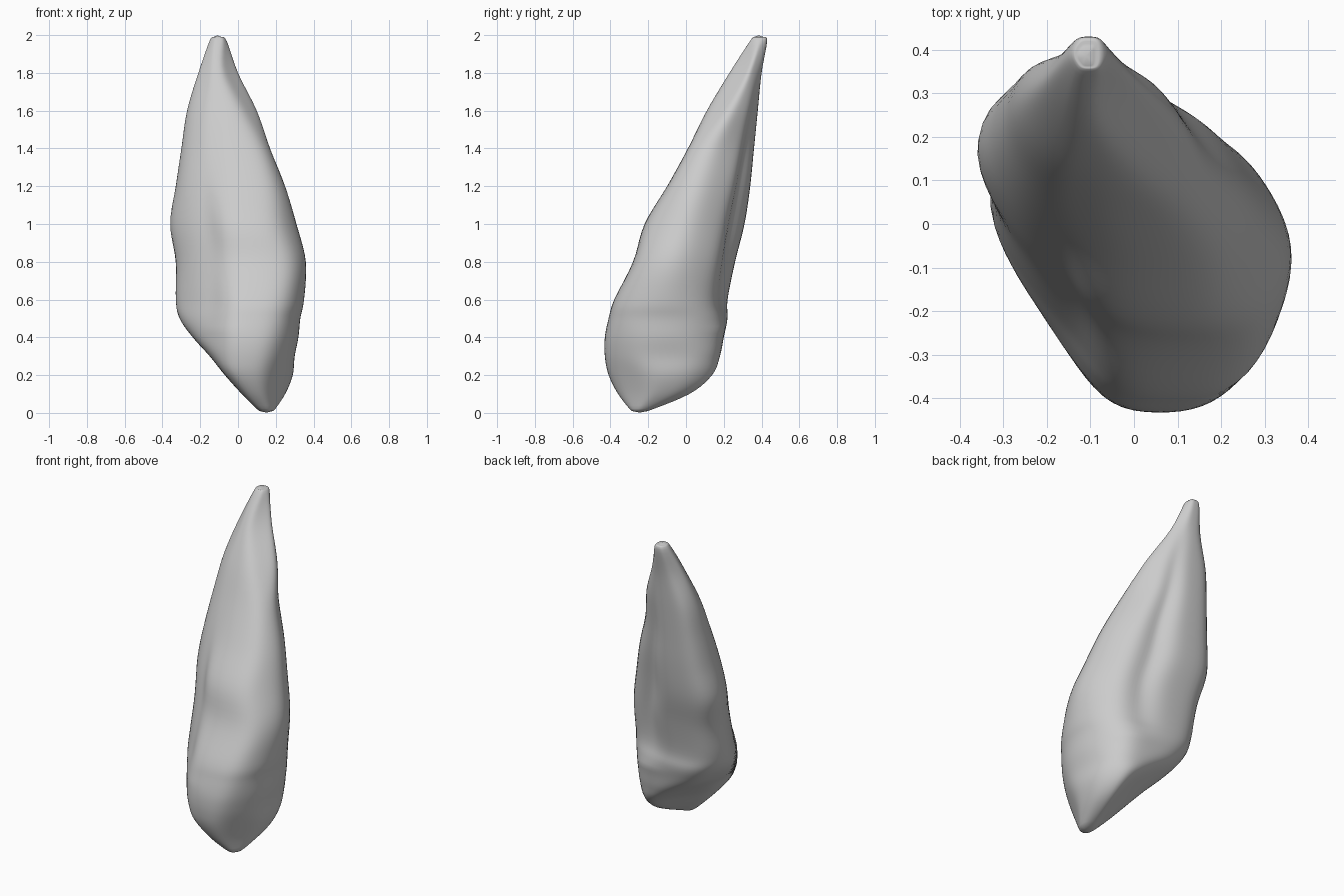
import bpy
import bmesh
import math
from mathutils import Vector

if "Cube" in bpy.data.objects:
    bpy.data.objects.remove(bpy.data.objects["Cube"], do_unlink=True)

SEGMENTS = 72
STEPS = 5
SHARPNESS = 9

# Axes along which each cross-section is measured: across, deep, and two diagonals
AXES = [Vector((1, 0)), Vector((0, 1)), Vector((0.82, 0.57)), Vector((-0.82, 0.57))]

# Height, then low and high limit on each axis, in hundredths of a unit
SECTIONS = [
    (1, 11, 19, -29, -20, -6, 3, -30, -22),
    (10, 2, 25, -36, 2, -18, 17, -32, -13),
    (20, -7, 29, -41, 14, -27, 24, -35, -3),
    (30, -15, 30, -43, 18, -29, 27, -38, 10),
    (40, -24, 32, -43, 20, -29, 28, -40, 23),
    (50, -31, 33, -41, 22, -28, 29, -41, 30),
    (60, -33, 35, -38, 22, -26, 29, -41, 33),
    (80, -33, 36, -28, 26, -24, 29, -37, 37),
    (100, -36, 31, -22, 31, -22, 27, -28, 42),
    (120, -33, 25, -10, 34, -19, 25, -19, 42),
    (140, -30, 17, 1, 36, -14, 22, -8, 41),
    (160, -27, 10, 11, 38, -8, 20, 7, 40),
    (180, -21, 0, 23, 40, 1, 17, 21, 36),
    (197, -15, -6, 34, 43, 9, 18, 26, 35),
    (199, -13, -9, 36, 41, 11, 16, 28, 33),
]

# Lengthwise grooves of the root: direction in degrees, depth and angular width
GROOVES = [(66, 0.27, 0.36), (238, 0.18, 0.5)]


def blend(before, start, end, after, t):
    """Smooth curve between two sections, passing through both."""
    return [0.5 * (2 * b + (c - a) * t + (2 * a - 5 * b + 4 * c - d) * t ** 2
                   + (3 * b - a - 3 * c + d) * t ** 3) / 100
            for a, b, c, d in zip(before, start, end, after)]


def fit(values, low, high):
    """Stretch values so that they span low to high."""
    bottom, top = min(values), max(values)
    return [low + (v - bottom) * (high - low) / (top - bottom) for v in values]


def hollow(angle):
    """Share of the radius that the grooves take away at an angle."""
    total = 0
    for direction, depth, width in GROOVES:
        gap = (angle - math.radians(direction) + math.pi) % math.tau - math.pi
        total += depth * math.exp(-(gap / width) ** 2)
    return total


def outline(section):
    """Rounded, grooved outline that touches the limits across and deep."""
    z, limits = section[0], section[1:]
    middle = Vector(((limits[0] + limits[1]) / 2, (limits[2] + limits[3]) / 2))
    along_root = min(1, max(0, (z - 0.45) / 1.4))
    strength = max(0, math.sin(math.pi * along_root)) ** 0.7
    points = []
    for i in range(SEGMENTS):
        angle = math.tau * i / SEGMENTS
        ray = Vector((math.cos(angle), math.sin(angle)))
        total = 0
        for k, axis in enumerate(AXES):
            along, offset = ray.dot(axis), middle.dot(axis)
            if along > 0:
                reach = limits[2 * k + 1] - offset
            else:
                reach = offset - limits[2 * k]
            total += (abs(along) / max(reach, 0.01)) ** SHARPNESS
        radius = total ** (-1 / SHARPNESS) * (1 - strength * hollow(angle))
        points.append(middle + ray * radius)
    xs = fit([p.x for p in points], limits[0], limits[1])
    ys = fit([p.y for p in points], limits[2], limits[3])
    return [(x, y, z) for x, y in zip(xs, ys)]


# Interpolated sections from the crown tip up to the root tip
sections = []
last = len(SECTIONS) - 1
for i in range(last):
    around = [SECTIONS[min(max(i + k, 0), last)] for k in (-1, 0, 1, 2)]
    sections += [blend(*around, s / STEPS) for s in range(STEPS)]
sections.append([v / 100 for v in SECTIONS[-1]])

# Skin the sections and close both ends
bm = bmesh.new()
rings = [[bm.verts.new(p) for p in outline(s)] for s in sections]
for lower, upper in zip(rings, rings[1:]):
    for i in range(SEGMENTS):
        j = (i + 1) % SEGMENTS
        bm.faces.new((lower[i], lower[j], upper[j], upper[i]))
for ring, height in ((rings[0], -0.005), (rings[-1], 2.005)):
    centre = sum((v.co for v in ring), Vector()) / SEGMENTS
    tip = bm.verts.new((centre.x, centre.y, height))
    for i in range(SEGMENTS):
        bm.faces.new((ring[i], ring[(i + 1) % SEGMENTS], tip))
bmesh.ops.recalc_face_normals(bm, faces=bm.faces)
mesh = bpy.data.meshes.new("tooth")
bm.to_mesh(mesh)
bm.free()

tooth = bpy.data.objects.new("tooth", mesh)
bpy.context.collection.objects.link(tooth)

# Soften the surface
soften = tooth.modifiers.new("soften", 'SMOOTH')
soften.factor = 0.5
soften.iterations = 2
for polygon in mesh.polygons:
    polygon.use_smooth = True

# Single light grey colour
grey = bpy.data.materials.new("light grey")
grey.use_nodes = True
colour = (0.6, 0.6, 0.6, 1)
grey.diffuse_color = colour
grey.node_tree.nodes["Principled BSDF"].inputs["Base Color"].default_value = colour
mesh.materials.append(grey)
